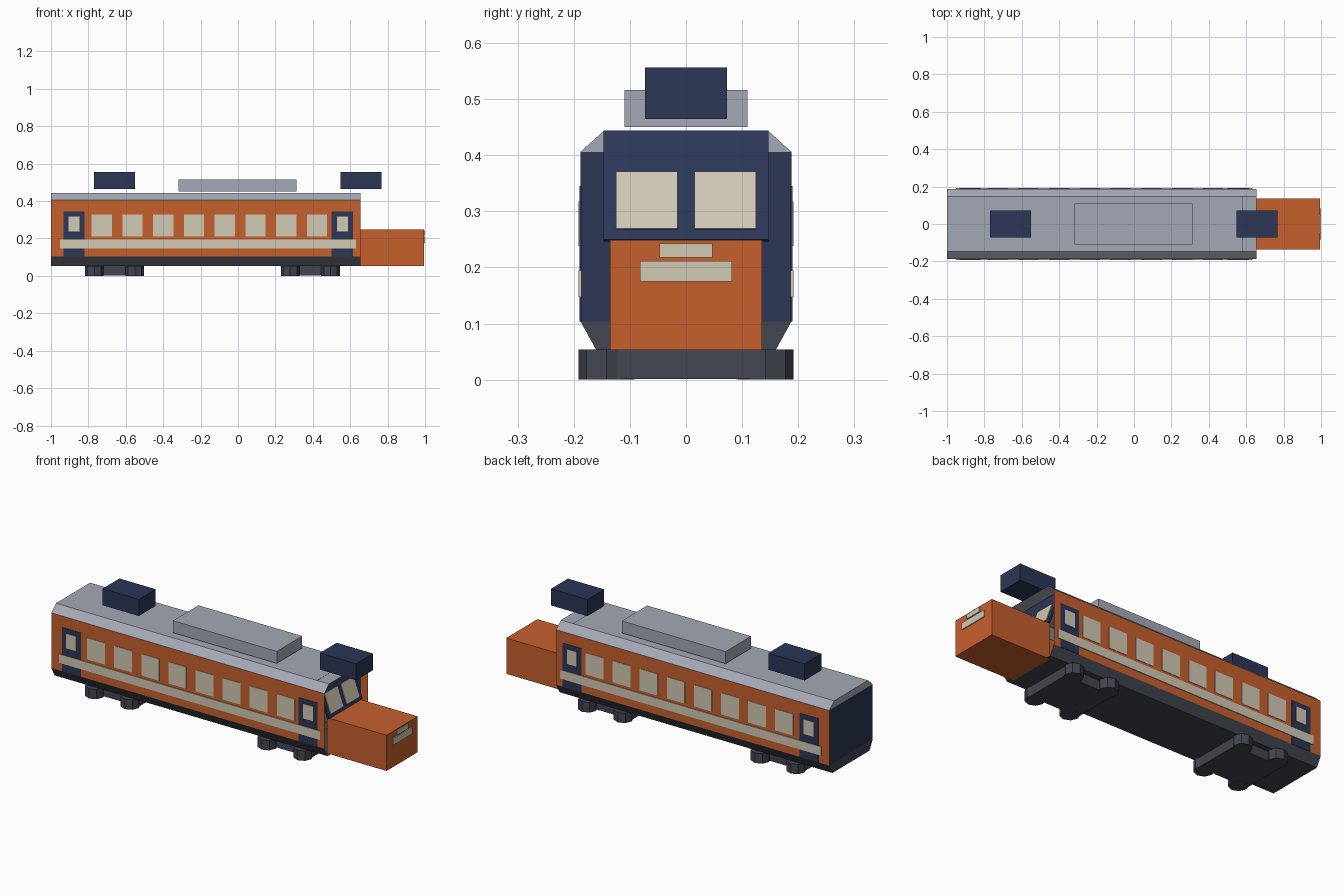
import bpy, bmesh, math
from mathutils import Matrix, Vector

if "Cube" in bpy.data.objects:
    bpy.data.objects.remove(bpy.data.objects["Cube"])


def material(name, rgb):
    m = bpy.data.materials.new(name)
    m.diffuse_color = (*rgb, 1)
    m.use_nodes = True
    m.node_tree.nodes["Principled BSDF"].inputs["Base Color"].default_value = m.diffuse_color
    return m


ORANGE = material("orange_paint", (0.565, 0.115, 0.027))
NAVY = material("navy_paint", (0.025, 0.037, 0.092))
CREAM = material("cream", (0.64, 0.585, 0.455))
GREY = material("roof_grey", (0.365, 0.395, 0.46))
DARK = material("underframe_grey", (0.055, 0.061, 0.08))


def finish(name, bm, mats):
    me = bpy.data.meshes.new(name)
    bm.to_mesh(me)
    bm.free()
    for m in mats:
        me.materials.append(m)
    ob = bpy.data.objects.new(name, me)
    bpy.context.collection.objects.link(ob)
    return ob


def box(name, x, y, z, mat, tilt=0.0):
    """Box from (min, max) ranges, optionally tilted about y through its centre."""
    bm = bmesh.new()
    size = [r[1] - r[0] for r in (x, y, z)]
    centre = Vector([(r[0] + r[1]) / 2 for r in (x, y, z)])
    bmesh.ops.create_cube(bm, size=1, matrix=Matrix.Translation(centre)
                          @ Matrix.Rotation(tilt, 4, 'Y') @ Matrix.Diagonal((*size, 1)))
    return finish(name, bm, [mat])


# Body shell: eight-sided section, capped at the rear, open at the cab end
X0, X1 = -1.0, 0.655
section = [(-0.16, 0.053), (0.16, 0.053), (0.188, 0.104), (0.188, 0.406),
           (0.147, 0.443), (-0.147, 0.443), (-0.188, 0.406), (-0.188, 0.104)]
body_mats = [ORANGE, GREY, DARK, NAVY]
bm = bmesh.new()
rear = [bm.verts.new((X0, y, z)) for y, z in section]
front = [bm.verts.new((X1, y, z)) for y, z in section]
for i in range(8):
    j = (i + 1) % 8
    f = bm.faces.new((rear[i], rear[j], front[j], front[i]))
    h = f.calc_center_median().z
    f.material_index = 1 if h > 0.41 else 2 if h < 0.1 else 0
for ids, slot in (((0, 1, 2, 7), 2), ((7, 2, 3, 6), 3), ((6, 3, 4, 5), 1)):
    f = bm.faces.new([rear[k] for k in reversed(ids)])
    f.material_index = slot
finish("body_shell", bm, body_mats)

# Side details, mirrored to both sides
W = 0.188


def side_plate(name, s, x, z, mat, depth):
    box(name, x, sorted((s * (W - 0.002), s * (W + depth))), z, mat)


for s, side in ((-1, "front"), (1, "back")):
    for k, cx in enumerate((-0.877, 0.558)):
        side_plate(f"door_{side}_{k}", s, (cx - 0.057, cx + 0.057), (0.104, 0.345), NAVY, 0.002)
        side_plate(f"door_window_{side}_{k}", s, (cx - 0.03, cx + 0.03), (0.238, 0.318), CREAM, 0.004)
    for k in range(8):
        cx = -0.728 + k * 0.1643
        side_plate(f"window_{side}_{k}", s, (cx - 0.054, cx + 0.054), (0.21, 0.328), CREAM, 0.002)
    side_plate(f"stripe_{side}", s, (-0.952, 0.63), (0.147, 0.195), CREAM, 0.004)

# Cab nose with cream front plates
box("nose", (0.635, 0.995), (-0.135, 0.135), (0.053, 0.249), ORANGE)
box("nose_plate_upper", (0.993, 1.0), (-0.047, 0.047), (0.218, 0.243), CREAM)
box("nose_plate_lower", (0.993, 1.0), (-0.082, 0.082), (0.175, 0.212), CREAM)

# Sloping windscreen set back inside the cab opening
foot, head = Vector((0.648, 0, 0.248)), Vector((0.578, 0, 0.442))
slope = head - foot
tilt = math.atan2(slope.x, slope.z)
mid = (foot + head) / 2
half = slope.length / 2
box("windscreen_panel", (mid.x - 0.005, mid.x + 0.005), (-0.147, 0.147),
    (mid.z - half, mid.z + half), NAVY, tilt)
pane = foot + slope * ((0.319 - foot.z) / slope.z) + Vector((0.006, 0, 0))
for s in (-1, 1):
    box("windscreen_pane", (pane.x - 0.003, pane.x + 0.003),
        (s * 0.07 - 0.055, s * 0.07 + 0.055), (pane.z - 0.054, pane.z + 0.054), CREAM, tilt)

# Roof equipment
box("roof_vent", (-0.317, 0.312), (-0.11, 0.11), (0.45, 0.516), GREY)
for k, cx in enumerate((-0.66, 0.657)):
    box(f"roof_unit_{k}", (cx - 0.11, cx + 0.11), (-0.073, 0.073), (0.465, 0.556), NAVY)

# Bogies: a flat frame with four eight-sided wheel drums
for k, cx in enumerate((-0.66, 0.387)):
    box(f"bogie_frame_{k}", (cx - 0.15, cx + 0.15), (-0.13, 0.13), (0.001, 0.053), DARK)
    for sx in (-1, 1):
        for sy in (-1, 1):
            bm = bmesh.new()
            bmesh.ops.create_cone(bm, cap_ends=True, segments=8, radius1=0.05, radius2=0.05,
                                  depth=0.054, matrix=Matrix.Translation(
                                      (cx + sx * 0.108, sy * 0.142, 0.027)))
            finish(f"bogie_wheel_{k}", bm, [DARK])
